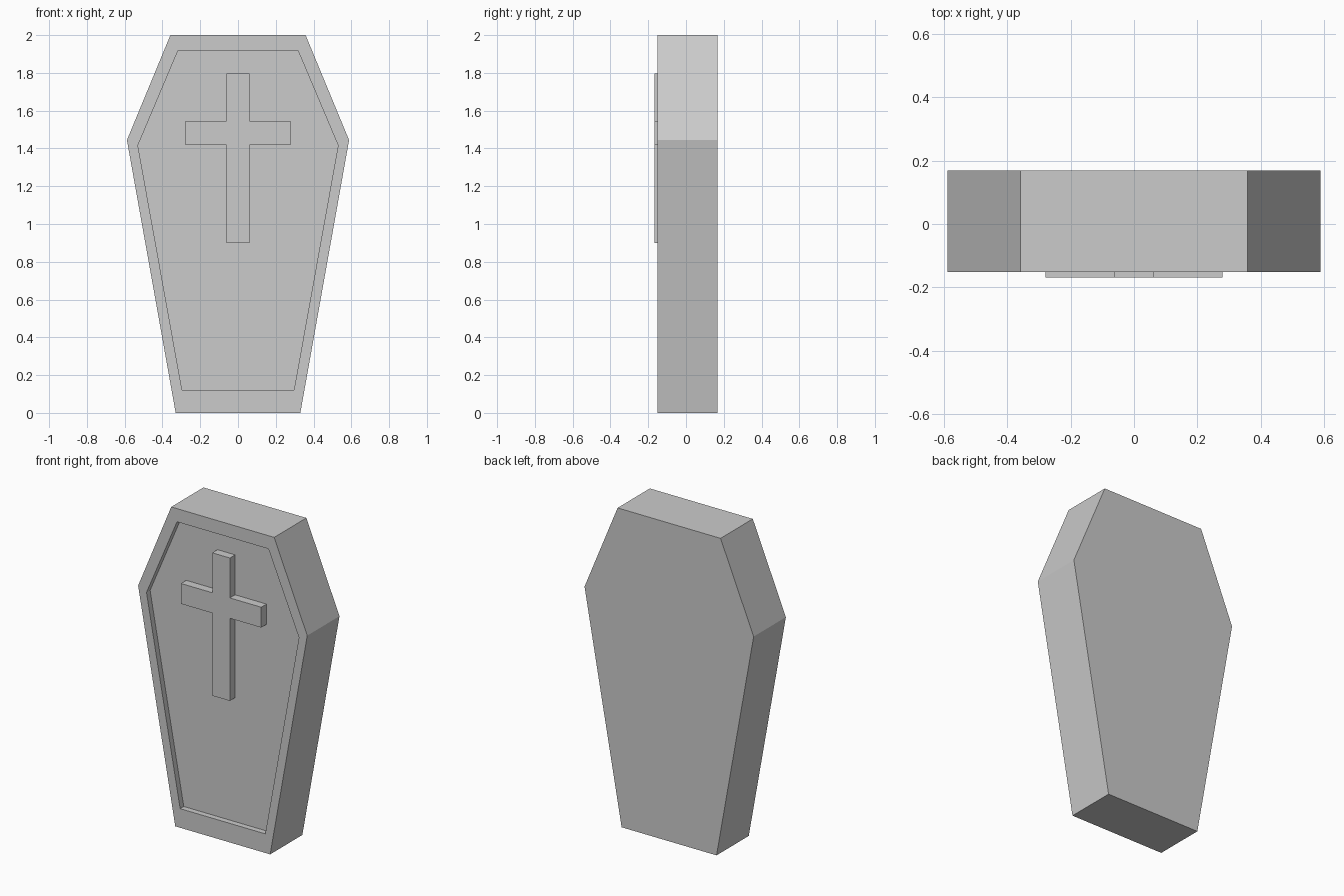
import bpy
import bmesh

if "Cube" in bpy.data.objects:
    bpy.data.objects.remove(bpy.data.objects["Cube"])

FRONT, BACK, FLOOR, CROSS_FRONT = -0.152, 0.168, -0.116, -0.168


def mirrored(half):
    """Close a right-hand (x, z) profile with its mirror image."""
    return half + [(-x, z) for x, z in reversed(half)]


def loft(name, rings):
    """Skin a list of (profile, y) rings and cap both ends."""
    bm = bmesh.new()
    loops = [[bm.verts.new((x, y, z)) for x, z in prof] for prof, y in rings]
    n = len(loops[0])
    for a, b in zip(loops, loops[1:]):
        for i in range(n):
            j = (i + 1) % n
            bm.faces.new((a[i], a[j], b[j], b[i]))
    bm.faces.new(loops[0])
    bm.faces.new(loops[-1])
    bmesh.ops.recalc_face_normals(bm, faces=bm.faces)
    mesh = bpy.data.meshes.new(name)
    bm.to_mesh(mesh)
    bm.free()
    obj = bpy.data.objects.new(name, mesh)
    bpy.context.collection.objects.link(obj)
    return obj


# Coffin body with a rim around a recessed front panel
outer = mirrored([(0.33, 0.0), (0.588, 1.444), (0.358, 2.0)])
inner = mirrored([(0.296, 0.12), (0.53, 1.416), (0.318, 1.917)])
loft("coffin_body", [(outer, BACK), (outer, FRONT), (inner, FRONT), (inner, FLOOR)])

# Raised cross, seated slightly into the panel
cross = mirrored([(0.061, 0.899), (0.061, 1.418), (0.279, 1.418),
                  (0.279, 1.546), (0.061, 1.546), (0.061, 1.797)])
loft("cross", [(cross, FLOOR + 0.005), (cross, CROSS_FRONT)])
